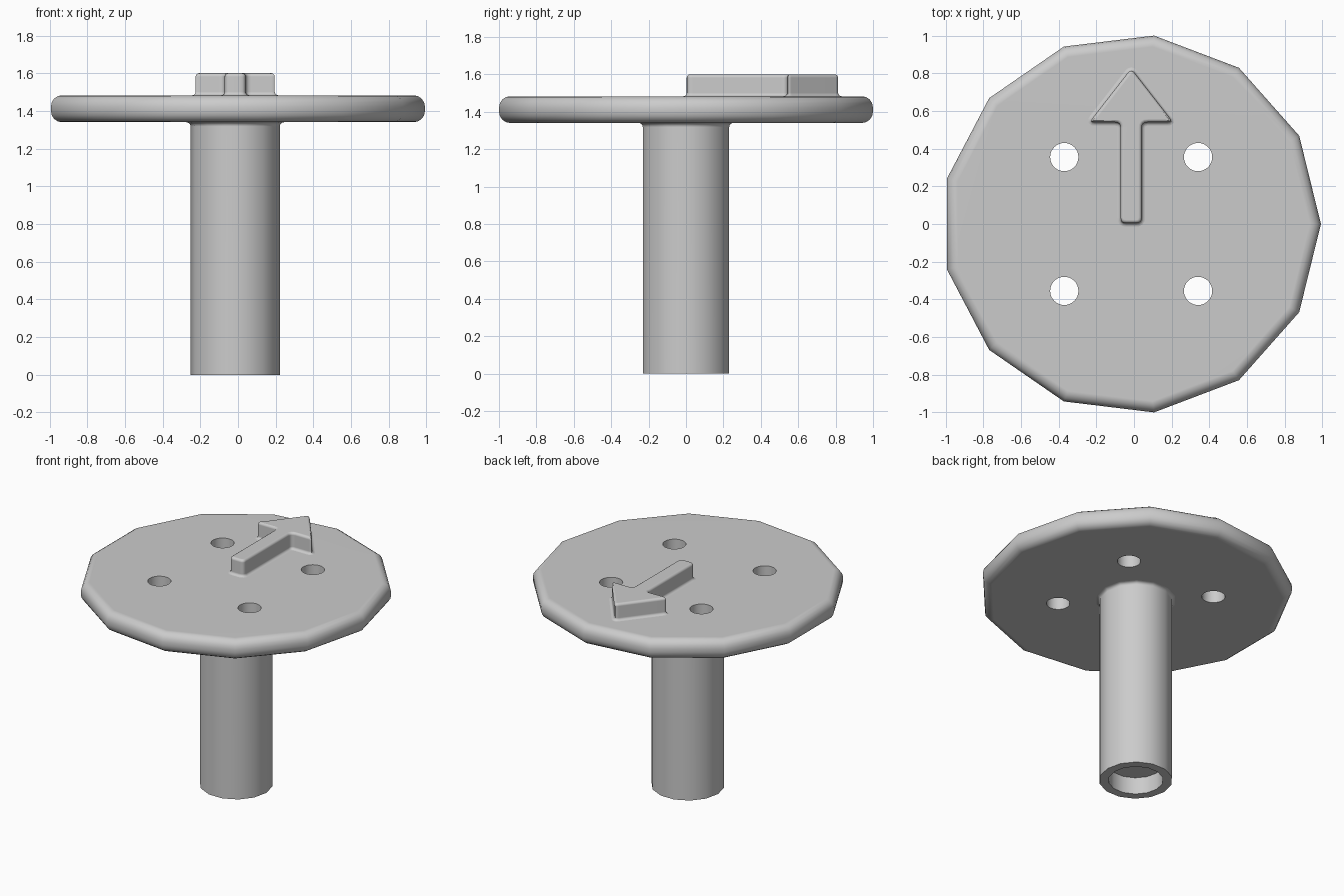
import bpy
import bmesh
from math import sin, cos, pi, tau, radians
from mathutils import Vector

if "Cube" in bpy.data.objects:
    bpy.data.objects.remove(bpy.data.objects["Cube"])

CX = -0.015                  # common axis of all parts
BOTTOM, TOP = 1.34, 1.483    # plate faces

grey = bpy.data.materials.new("light grey")
grey.use_nodes = True
color = (0.6, 0.6, 0.6, 1)
grey.diffuse_color = color
grey.node_tree.nodes["Principled BSDF"].inputs["Base Color"].default_value = color


def loft(name, rings):
    """Skin a list of equal-sized point rings and cap both ends."""
    bm = bmesh.new()
    loops = [[bm.verts.new(p) for p in ring] for ring in rings]
    n = len(loops[0])
    for a, b in zip(loops, loops[1:]):
        for i in range(n):
            j = (i + 1) % n
            bm.faces.new((a[i], a[j], b[j], b[i]))
    bm.faces.new(loops[0][::-1])
    bm.faces.new(loops[-1])
    bmesh.ops.recalc_face_normals(bm, faces=bm.faces)
    mesh = bpy.data.meshes.new(name)
    bm.to_mesh(mesh)
    bm.free()
    mesh.materials.append(grey)
    obj = bpy.data.objects.new(name, mesh)
    bpy.context.collection.objects.link(obj)
    return obj


def circle(r, z, sides, x=CX, y=0):
    return [Vector((x + r * cos(tau * i / sides), y + r * sin(tau * i / sides), z))
            for i in range(sides)]


def arc(cr, cz, r, start, end, steps=4):
    """Profile points (offset, height) along an arc given in degrees."""
    angles = [radians(start + (end - start) * i / steps) for i in range(steps + 1)]
    return [(cr + r * cos(a), cz + r * sin(a)) for a in angles]


def finish(obj):
    bpy.ops.object.select_all(action='DESELECT')
    obj.select_set(True)
    bpy.context.view_layer.objects.active = obj
    for mod in list(obj.modifiers):
        bpy.ops.object.modifier_apply(modifier=mod.name)
    bpy.ops.object.shade_smooth_by_angle(angle=radians(32))
    mod = obj.modifiers.new("flat_normals", 'WEIGHTED_NORMAL')
    mod.keep_sharp = True


# Round-edged plate with thirteen sides
R, EDGE = 1.007, 0.06
profile = arc(R - EDGE, BOTTOM + EDGE, EDGE, -90, 0) + arc(R - EDGE, TOP - EDGE, EDGE, 0, 90)
plate = loft("plate", [circle(r, z, 13) for r, z in profile])

# Four bolt holes through the plate
cutters = []
for sx in (-1, 1):
    for sy in (-1, 1):
        hole = loft("hole_cutter", [circle(0.075, z, 32, CX + sx * 0.355, sy * 0.355)
                                    for z in (BOTTOM - 0.2, TOP + 0.2)])
        hole.hide_render = True
        mod = plate.modifiers.new("hole", 'BOOLEAN')
        mod.operation = 'DIFFERENCE'
        mod.solver = 'EXACT'
        mod.object = hole
        cutters.append(hole)
finish(plate)
for hole in cutters:
    bpy.data.objects.remove(hole)

# Post with a shallow recess below and a small fillet under the plate
POST, FILLET = 0.237, 0.022
profile = [(0.177, 0.12), (0.177, 0), (POST, 0)]
profile += arc(POST + FILLET, BOTTOM - FILLET, FILLET, 180, 90)
profile.append((POST, BOTTOM + 0.02))
finish(loft("post", [circle(r, z, 14) for r, z in profile]))


# Raised arrow: outline with rounded corners, lofted with a fillet and a soft top
def rounded(points, r, steps=4):
    out = []
    for i, p in enumerate(points):
        a = p + (points[i - 1] - p).normalized() * r
        b = p + (points[(i + 1) % len(points)] - p).normalized() * r
        for k in range(steps + 1):
            t = k / steps
            out.append(a * (1 - t) ** 2 + p * 2 * t * (1 - t) + b * t * t)
    return out


def offset(points, d, z):
    """Move a counter-clockwise outline outward by d at height z."""
    ring = []
    for i, p in enumerate(points):
        e1 = (p - points[i - 1]).normalized()
        e2 = (points[(i + 1) % len(points)] - p).normalized()
        n1, n2 = Vector((e1.y, -e1.x)), Vector((e2.y, -e2.x))
        q = p + (n1 + n2) * d / (1 + n1.dot(n2))
        ring.append(Vector((q.x, q.y, z)))
    return ring


half = [(0.056, 0.004), (0.056, 0.54), (0.222, 0.54)]
outline = [Vector((CX + x, y)) for x, y in half]
outline.append(Vector((CX, 0.825)))
outline += [Vector((CX - x, y)) for x, y in reversed(half)]
outline = rounded(outline, 0.03)
CROWN, SOFT = 1.6, 0.018
profile = [(0.01, TOP - 0.02)] + arc(SOFT, TOP + SOFT, SOFT, 270, 180)
profile += arc(-SOFT, CROWN - SOFT, SOFT, 0, 90)
finish(loft("arrow", [offset(outline, d, z) for d, z in profile]))
